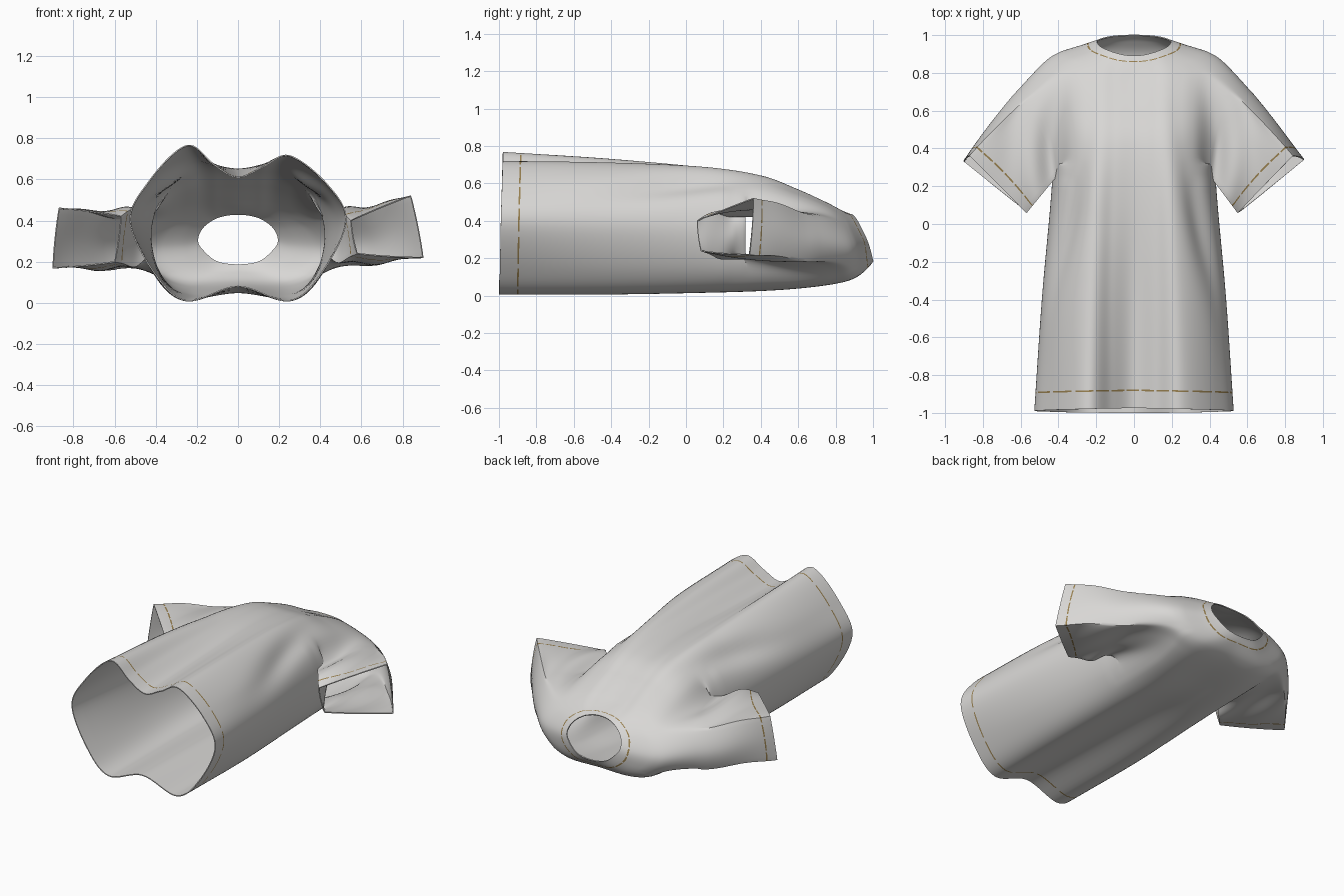
import bpy, bmesh, math
from mathutils import Vector

if "Cube" in bpy.data.objects:
    bpy.data.objects.remove(bpy.data.objects["Cube"])

# Half cross-sections from back centre, round the side, to front centre; hem to neck
X = [(0, .25, .41, .525, .43, .25, .12, 0), (0, .25, .40, .485, .41, .24, .12, 0),
     (0, .24, .38, .44, .37, .22, .11, 0), (0, .23, .37, .42, .36, .21, .10, 0),
     (0, .24, .37, .42, .36, .20, .10, 0), (0, .25, .39, .44, .37, .20, .10, 0),
     (0, .24, .40, .46, .38, .20, .10, 0), (0, .14, .23, .262, .24, .16, .085, 0),
     (0, .10, .165, .195, .175, .12, .06, 0)]
Z = [(.08, .01, .15, .40, .58, .715, .66, .61), (.07, .01, .13, .38, .58, .705, .67, .63),
     (.06, .02, .13, .36, .57, .68, .665, .65), (.05, .03, .12, .32, .53, .63, .635, .63),
     (.06, .045, .12, .30, .48, .56, .57, .57), (.075, .07, .14, .28, .43, .50, .51, .51),
     (.10, .10, .17, .27, .38, .46, .475, .475), (.145, .15, .205, .28, .36, .42, .44, .445),
     (.185, .20, .25, .30, .36, .405, .425, .43)]
# y at back, side and front of each section
Y = [(-1, -.99, -.975), (-.4, -.4, -.4), (.1, .1, .1), (.4, .4, .4), (.62, .62, .58),
     (.80, .78, .71), (.90, .872, .78), (.965, .945, .85), (1, .965, .89)]
NC = 126


def catmull(a, b, c, d, t):
    return .5 * (2*b + (c - a)*t + (2*a - 5*b + 4*c - d)*t*t + (3*b - a - 3*c + d)*t**3)


def control(i, k):
    k %= 14
    t, sign = (k, 1) if k <= 7 else (14 - k, -1)
    b, s, f = Y[i]
    if t < 3:
        y = b + (s - b)*(1 - math.cos(math.pi*t/6))
    else:
        y = s + (f - s)*math.sin(math.pi*(t - 3)/8)
    return Vector((sign * X[i][t], y, Z[i][t]))


def body_point(v, u):
    i = min(int(v), 7)
    k = int(u)
    rows = [catmull(*[control(min(max(i + a, 0), 8), k + b) for b in (-1, 0, 1, 2)], u - k)
            for a in (-1, 0, 1, 2)]
    if i == 0:
        rows[0] = 2*rows[1] - rows[2]
    if i == 7:
        rows[3] = 2*rows[2] - rows[1]
    p = catmull(*rows, v - i)
    t = u if u <= 7 else 14 - u
    # draped folds: taller left lobe and a crease below each armpit
    if u > 7:
        p.z += .05 * math.exp(-((t - 5)/.9)**2) * max(0, -p.y)
    crease = math.exp(-((t - 4.2 - .8*p.y)/.4)**2 - (p.y/.35)**2)
    p.x *= 1 - .07*crease
    p.z -= .03*crease
    return p


def material(name, rgb):
    m = bpy.data.materials.new(name)
    m.diffuse_color = (*rgb, 1)
    m.use_nodes = True
    m.node_tree.nodes["Principled BSDF"].inputs["Base Color"].default_value = m.diffuse_color
    return m


bm = bmesh.new()

# Body tube, with thin rows for the stitching
HEM, NECK = .155, 7.12
vs = sorted([round(i*.1, 3) for i in range(81)] + [2.75, HEM + .014, HEM, NECK, NECK + .1])
vs = sorted(set(v for v in vs if v not in (.2, 7.1, 7.2)))
grid = [[bm.verts.new(body_point(v, j*14/NC)) for j in range(NC)] for v in vs]
I0, I1, J0, J1 = vs.index(2.75), vs.index(6.0), 18, 37
for i in range(len(vs) - 1):
    for j in range(NC):
        if I0 <= i < I1 and (J0 <= j < J1 or NC - J1 <= j < NC - J0):
            continue  # armhole
        n = (j + 1) % NC
        f = bm.faces.new((grid[i][j], grid[i][n], grid[i+1][n], grid[i+1][j]))
        f.material_index = 1 if vs[i] in (HEM, NECK) and j % 6 else 0


# Sleeve grown from the armhole edge to a squarish cuff
def sleeve(side, corners):
    idx = [(I0, j) for j in range(J0, J1)] + [(i, J1) for i in range(I0, I1)]
    idx += [(I1, j) for j in range(J1, J0, -1)] + [(i, J0) for i in range(I1, I0, -1)]
    w, h = J1 - J0, I1 - I0
    sizes = (w, h, w, h)
    mid = (Vector(corners[0]) + Vector(corners[2])) / 2
    ends, outs = [], []
    for e in range(4):
        a, b = Vector(corners[e]), Vector(corners[(e + 1) % 4])
        for k in range(sizes[e]):
            t = k / sizes[e]
            q = a.lerp(b, t)
            ends.append(q + (q - mid) * .12 * t * (1 - t))
            outs.append((0, t, 1, 1 - t)[e])
    ring = [grid[i][j if side > 0 else NC - j] for i, j in idx]
    start = [v.co.copy() for v in ring]
    # body cloth round the armhole is relaxed together with the sleeve head
    soft = set(grid[i][j if side > 0 else NC - j]
               for i in range(I0 - 4, I1 + 4) for j in range(J0 - 3, J1 + 4))
    inside = set(grid[i][j if side > 0 else NC - j]
                 for i in range(I0 + 1, I1) for j in range(J0 + 1, J1))
    soft -= inside
    steps = [i/24 for i in range(1, 25)]
    steps = sorted([s for s in steps if abs(s - .875) > .01] + [.85, .868])
    for r, s in enumerate(steps):
        new = []
        for p, q, o in zip(start, ends, outs):
            w = s + .22*o*s*(1 - s)*2 if s > .5 else s + .11*o*s
            w = min(w, 1) if s > .5 else s + .44*o*s*(1 - s)
            c = p.lerp(q, w)
            bulge = 4*w*(1 - w)
            c += Vector((side*.012, .01, 0)) * bulge * o
            c.z += (.31 - c.z) * .42 * math.exp(-((w - .3)/.25)**2) * (1 - o)
            c.z += .010 * bulge * math.sin(9*w + 7*o)
            new.append(bm.verts.new(c))
        n = len(ring)
        for k in range(n):
            f = bm.faces.new((ring[k], ring[(k+1) % n], new[(k+1) % n], new[k]))
            f.material_index = 1 if s == .868 and k % 6 else 0
        ring = new
        if r < 6:
            soft.update(new)
    for v in inside:
        bm.verts.remove(v)
    for _ in range(12):
        bmesh.ops.smooth_vert(bm, verts=list(soft), factor=.5, use_axis_x=True,
                              use_axis_y=True, use_axis_z=True)


# cuff corners: back inner, front inner, front outer, back outer
sleeve(1, [(.58, .08, .24), (.55, .06, .40), (.84, .36, .52), (.90, .34, .22)])
sleeve(-1, [(-.60, .09, .20), (-.57, .06, .42), (-.87, .36, .46), (-.90, .33, .17)])

bmesh.ops.recalc_face_normals(bm, faces=bm.faces)
bm.faces.ensure_lookup_table()
if bm.faces[0].normal.z > 0:  # hem face at the back must point down
    bmesh.ops.reverse_faces(bm, faces=bm.faces)
mesh = bpy.data.meshes.new("shirt")
bm.to_mesh(mesh)
bm.free()
shirt = bpy.data.objects.new("shirt", mesh)
bpy.context.collection.objects.link(shirt)
mesh.materials.append(material("light grey cloth", (.69, .68, .665)))
mesh.materials.append(material("brown stitching", (.32, .22, .08)))

# Cloth thickness (plain on the inside), then smooth shading with a sharp cut edge
thick = shirt.modifiers.new("thickness", 'SOLIDIFY')
thick.thickness = .006
thick.offset = 0
thick.material_offset = -1
bpy.context.view_layer.objects.active = shirt
shirt.select_set(True)
bpy.ops.object.modifier_apply(modifier=thick.name)
bpy.ops.object.shade_smooth_by_angle(angle=math.radians(50))
